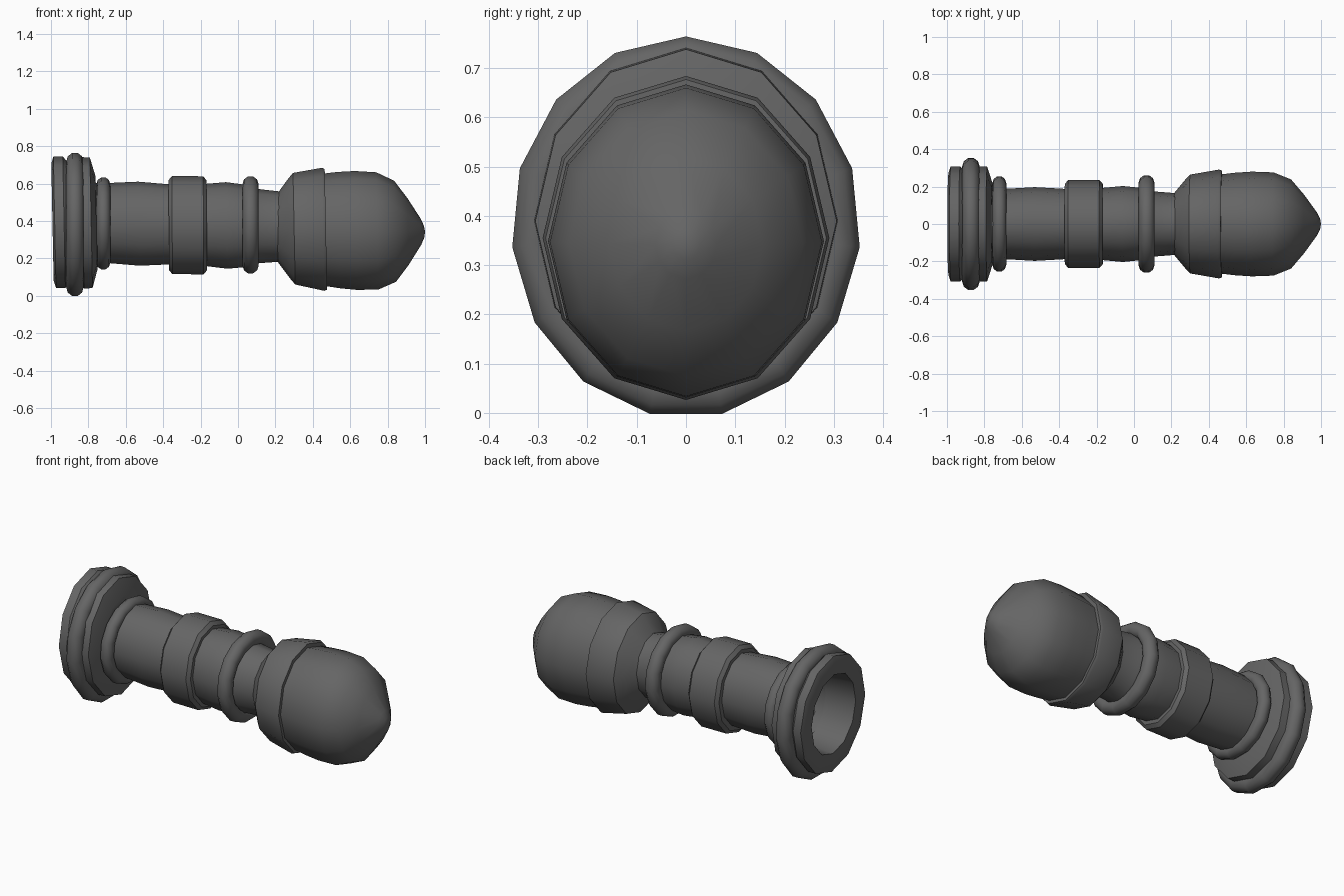
import bpy, bmesh, math

if "Cube" in bpy.data.objects:
    bpy.data.objects.remove(bpy.data.objects["Cube"])

# dark grey finish shared by all parts
dark = bpy.data.materials.new("dark_grey")
dark.diffuse_color = (0.13, 0.13, 0.13, 1)
dark.use_nodes = True
dark.node_tree.nodes["Principled BSDF"].inputs["Base Color"].default_value = dark.diffuse_color


def lathe(name, profile, mid, slope=0.02, sides=12, stretch=1.14, angle=40, closed=False):
    """Revolve (x, radius) points around a gently tilted x axis; mid = (x, z) on that axis."""
    bm = bmesh.new()
    rings = []
    for x, r in profile:
        count = sides if r > 0 else 1
        ring = []
        for i in range(count):
            a = 2 * math.pi * i / sides
            up = r * stretch * math.cos(a)
            z = mid[1] - slope * (x - mid[0]) + up
            ring.append(bm.verts.new((x - slope * up, r * math.sin(a), z)))
        rings.append(ring)
    pairs = list(zip(rings, rings[1:]))
    if closed:
        pairs.append((rings[-1], rings[0]))
    for a, b in pairs:
        for i in range(sides):
            j = (i + 1) % sides
            if len(b) == 1:
                bm.faces.new((a[i], a[j], b[0]))
            else:
                bm.faces.new((a[i], a[j], b[j], b[i]))
    bmesh.ops.recalc_face_normals(bm, faces=bm.faces[:])
    mesh = bpy.data.meshes.new(name)
    bm.to_mesh(mesh)
    bm.free()
    mesh.materials.append(dark)
    obj = bpy.data.objects.new(name, mesh)
    bpy.context.collection.objects.link(obj)
    bpy.ops.object.select_all(action='DESELECT')
    obj.select_set(True)
    bpy.context.view_layer.objects.active = obj
    bpy.ops.object.shade_smooth_by_angle(angle=math.radians(angle))
    return obj


def bead(name, x, z, major, minor, stretch, half_width):
    """Rounded ring: a closed circular section revolved."""
    section = [(x + half_width * math.cos(t * math.pi / 5), major + minor * math.sin(t * math.pi / 5))
               for t in range(10)]
    return lathe(name, section, (x, z), 0, 15, stretch, 45, True)


# hollow end flange
lathe("end_flange", [(-0.985, 0.21), (-0.992, 0.275), (-0.98, 0.308), (-0.93, 0.308),
                     (-0.91, 0.29), (-0.84, 0.29), (-0.83, 0.308), (-0.785, 0.306),
                     (-0.757, 0.22), (-0.757, 0.19)],
      (-0.87, 0.391), angle=36, closed=True)

# rounded rings
bead("flange_ring", -0.872, 0.377, 0.309, 0.048, 1.092, 0.047)
bead("neck_ring", -0.72, 0.384, 0.22, 0.038, 0.97, 0.037)
bead("middle_ring", 0.067, 0.376, 0.221, 0.043, 1.0, 0.043)

# open tube with a slight waist and bulge
lathe("tube", [(-0.80, 0.188), (-0.69, 0.188), (-0.53, 0.197), (-0.37, 0.188), (-0.17, 0.193),
               (-0.06, 0.203), (0.03, 0.194), (0.11, 0.174), (0.22, 0.165), (0.30, 0.165)],
      (-0.27, 0.380))

# raised band around the tube
lathe("band", [(-0.37, 0.18), (-0.37, 0.215), (-0.352, 0.234), (-0.185, 0.234),
               (-0.167, 0.215), (-0.167, 0.18)],
      (-0.27, 0.377), 0.005, stretch=1.12, angle=36, closed=True)

# flared collar behind the head
lathe("head_collar", [(0.21, 0.16), (0.235, 0.19), (0.275, 0.238), (0.30, 0.264),
                      (0.455, 0.291), (0.470, 0.285), (0.470, 0.25)],
      (0.46, 0.355), angle=35, stretch=1.13)

# blunt pointed head
lathe("head", [(0.42, 0.26), (0.54, 0.274), (0.63, 0.280), (0.745, 0.276), (0.84, 0.238),
               (0.91, 0.156), (0.978, 0.062), (0.995, 0.028), (1.0, 0)],
      (0.63, 0.349), angle=50, stretch=1.135)
